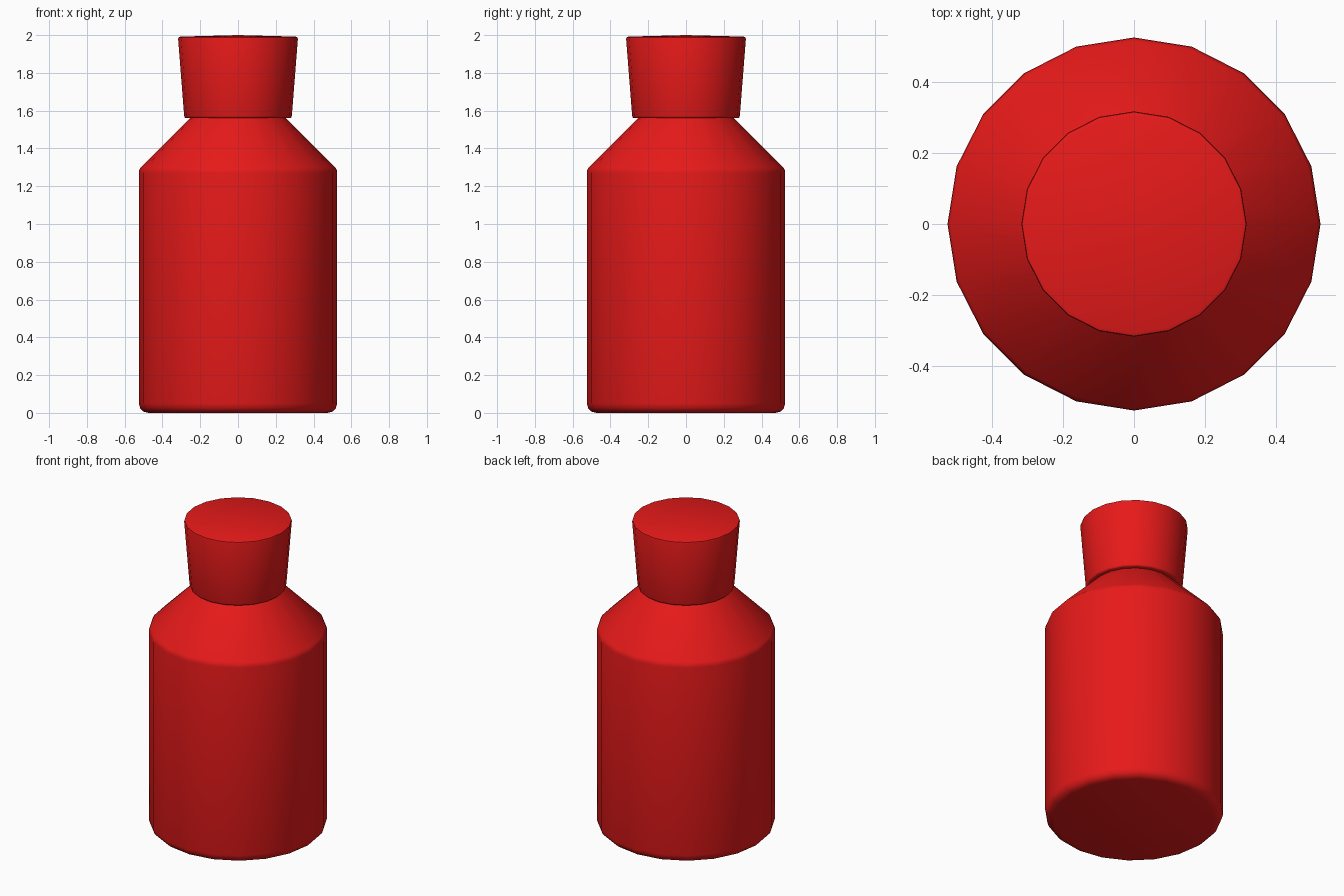
import bpy, bmesh, math

if "Cube" in bpy.data.objects:
    bpy.data.objects.remove(bpy.data.objects["Cube"])

SIDES = 20

red = bpy.data.materials.new("red")
red.diffuse_color = (0.8, 0.01, 0.01, 1)
red.use_nodes = True
red.node_tree.nodes["Principled BSDF"].inputs["Base Color"].default_value = red.diffuse_color


def lathe(name, profile, angle):
    """Revolve (radius, height) points around z; radius 0 closes with a fan."""
    bm = bmesh.new()
    rings = []
    for r, z in profile:
        if r == 0:
            rings.append([bm.verts.new((0, 0, z))] * SIDES)
        else:
            rings.append([bm.verts.new((r * math.cos(math.tau * i / SIDES),
                                        r * math.sin(math.tau * i / SIDES), z))
                          for i in range(SIDES)])
    for a, b in zip(rings, rings[1:]):
        for i in range(SIDES):
            j = (i + 1) % SIDES
            corners = list(dict.fromkeys((a[i], a[j], b[j], b[i])))
            bm.faces.new(corners)
    bmesh.ops.recalc_face_normals(bm, faces=bm.faces)
    mesh = bpy.data.meshes.new(name)
    bm.to_mesh(mesh)
    bm.free()
    mesh.materials.append(red)
    obj = bpy.data.objects.new(name, mesh)
    bpy.context.collection.objects.link(obj)
    bpy.ops.object.select_all(action='DESELECT')
    obj.select_set(True)
    bpy.context.view_layer.objects.active = obj
    bpy.ops.object.shade_smooth_by_angle(angle=math.radians(angle))
    return obj


# Bottle body with rounded base and sloping shoulder
lathe("bottle_body", [(0, 0), (0.475, 0), (0.5, 0.007), (0.518, 0.025),
                      (0.525, 0.05), (0.525, 1.27), (0.523, 1.285),
                      (0.515, 1.3), (0.25, 1.565), (0, 1.565)], 40)

# Flared stopper with thin rounded rims
lathe("stopper", [(0, 1.56), (0.275, 1.56), (0.282, 1.563), (0.285, 1.572),
                  (0.317, 1.98), (0.315, 1.988), (0.305, 1.992), (0, 2.0)], 50)
